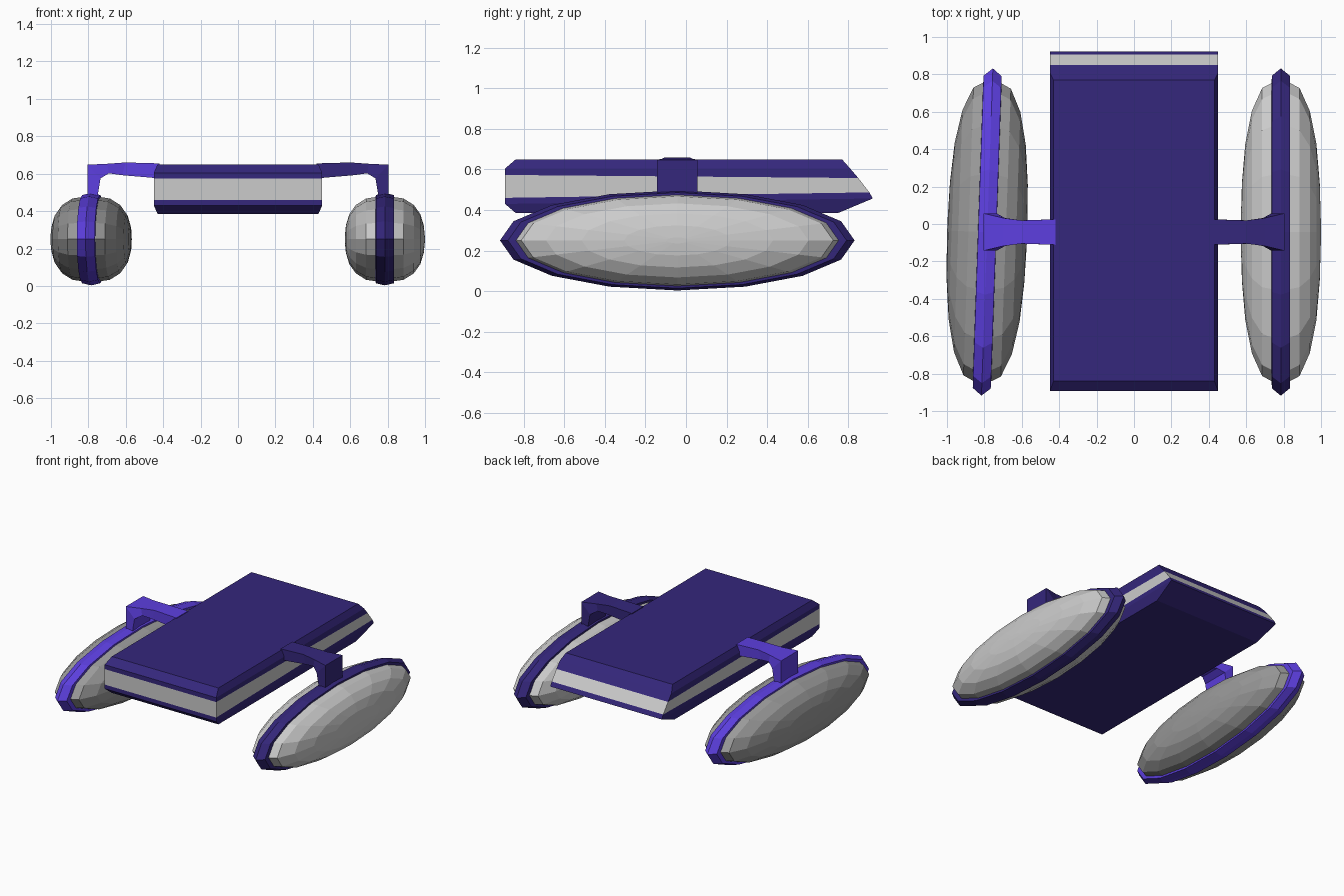
import bpy, bmesh, math
from mathutils import Matrix, Vector

if "Cube" in bpy.data.objects:
    bpy.data.objects.remove(bpy.data.objects["Cube"])


def material(name, rgb):
    m = bpy.data.materials.new(name)
    m.diffuse_color = (*rgb, 1)
    m.use_nodes = True
    m.node_tree.nodes["Principled BSDF"].inputs["Base Color"].default_value = m.diffuse_color
    return m


DARK = material("dark_purple", (0.035, 0.02, 0.20))
BRIGHT = material("bright_purple", (0.11, 0.05, 0.75))
DIM = material("dark_grey", (0.33, 0.33, 0.33))
LIGHT = material("light_grey", (0.8, 0.8, 0.8))


def loft(name, rings, mats, close=False, caps=True, mat_of=None):
    """Skin a list of equal-length point rings."""
    bm = bmesh.new()
    rows = [[bm.verts.new(p) for p in r] for r in rings]
    n = len(rows[0])
    for i in range(len(rows) if close else len(rows) - 1):
        a, b = rows[i], rows[(i + 1) % len(rows)]
        for j in range(n):
            k = (j + 1) % n
            f = bm.faces.new((a[j], a[k], b[k], b[j]))
            f.material_index = mat_of(i) if mat_of else 0
    if caps and not close:
        bm.faces.new(rows[0])
        bm.faces.new(rows[-1])
    bmesh.ops.remove_doubles(bm, verts=bm.verts, dist=1e-5)
    bmesh.ops.recalc_face_normals(bm, faces=bm.faces)
    me = bpy.data.meshes.new(name)
    bm.to_mesh(me)
    bm.free()
    for m in mats:
        me.materials.append(m)
    ob = bpy.data.objects.new(name, me)
    bpy.context.collection.objects.link(ob)
    return ob


# Body slab: (half width, front y, front z, back y, back z) from top to bottom
levels = [(0.43, -0.84, 0.65, 0.77, 0.65),
          (0.45, -0.893, 0.605, 0.81, 0.605),
          (0.45, -0.893, 0.573, 0.85, 0.558),
          (0.45, -0.893, 0.46, 0.905, 0.487),
          (0.45, -0.893, 0.43, 0.922, 0.457),
          (0.43, -0.84, 0.385, 0.75, 0.385)]
loft("body", [[(-w, yf, zf), (w, yf, zf), (w, yb, zb), (-w, yb, zb)]
              for w, yf, zf, yb, zb in levels],
     [DARK, LIGHT], mat_of=lambda i: 1 if i == 2 else 0)

# Pods: elliptical rings around the sideways axis
SEG, RY, RZ = 16, 0.875, 0.247


def ellipse(x, r):
    return [(x, RY * r * math.cos(2 * math.pi * j / SEG),
             RZ * r * math.sin(2 * math.pi * j / SEG)) for j in range(SEG)]


half = [(0.05, 0.91), (0.10, 0.88), (0.155, 0.74), (0.19, 0.54),
        (0.208, 0.30), (0.214, 0.06)]
shell = [(-x, r) for x, r in reversed(half)] + half
rim = [(-0.05, 0.88), (-0.048, 0.955), (0, 1.0), (0.048, 0.955), (0.05, 0.88)]

# Arm sections: top x, top z, underside x, underside z, half depth
arm = [(0.42, 0.655, 0.42, 0.575, 0.068),
       (0.60, 0.660, 0.62, 0.592, 0.062),
       (0.70, 0.653, 0.69, 0.602, 0.075),
       (0.805, 0.648, 0.735, 0.575, 0.10),
       (0.805, 0.475, 0.752, 0.475, 0.10)]
YC = -0.043

for side, s, purple, grey, yaw in (("right", 1, DARK, LIGHT, 0),
                                   ("left", -1, BRIGHT, DIM, -2)):
    place = (Matrix.Translation(Vector((s * 0.785, YC, 0.25)))
             @ Matrix.Rotation(math.radians(yaw), 4, 'Z'))
    pod = loft(side + "_pod", [ellipse(x, r) for x, r in shell], [grey])
    band = loft(side + "_pod_rim", [ellipse(x, r) for x, r in rim],
                [purple], close=True)
    for ob in (pod, band):
        ob.data.transform(place)
    loft(side + "_arm",
         [[(s * tx, YC - h, tz), (s * tx, YC + h, tz),
           (s * bx, YC + h, bz), (s * bx, YC - h, bz)]
          for tx, tz, bx, bz, h in arm], [purple])
